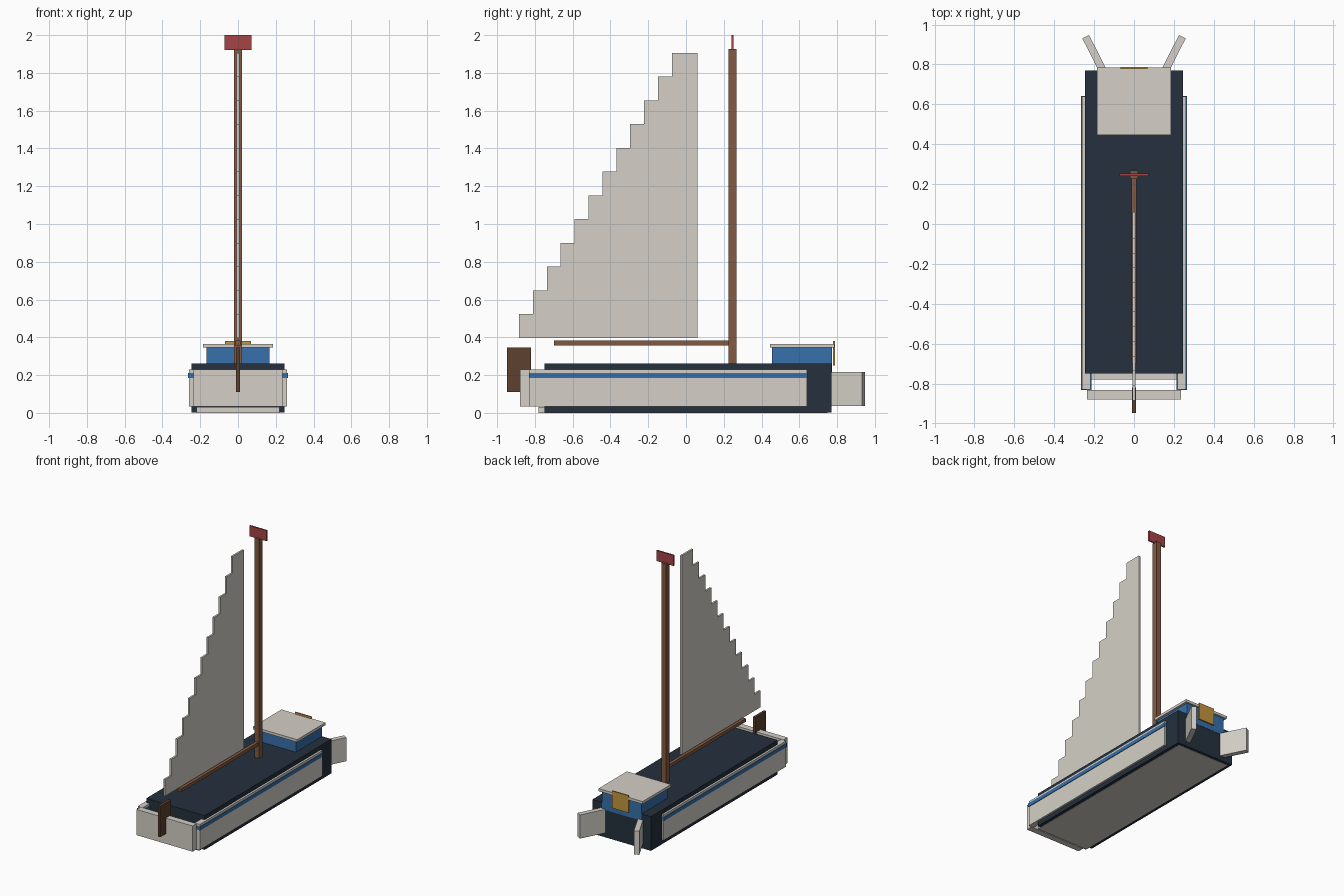
import bpy, bmesh, math
from mathutils import Matrix

if "Cube" in bpy.data.objects:
    bpy.data.objects.remove(bpy.data.objects["Cube"])


def material(name, rgb):
    m = bpy.data.materials.new(name)
    m.diffuse_color = (*rgb, 1)
    m.use_nodes = True
    m.node_tree.nodes["Principled BSDF"].inputs["Base Color"].default_value = m.diffuse_color
    return m


OFFWHITE = material("off_white", (0.66, 0.63, 0.57))
NAVY = material("navy", (0.018, 0.03, 0.047))
BLUE = material("blue", (0.038, 0.162, 0.41))
WOOD = material("wood", (0.231, 0.102, 0.053))
DARK_WOOD = material("dark_wood", (0.109, 0.053, 0.028))
RED = material("red", (0.376, 0.058, 0.058))
GOLD = material("gold", (0.56, 0.30, 0.05))


def add_object(name, bm, mat):
    bmesh.ops.recalc_face_normals(bm, faces=bm.faces)
    mesh = bpy.data.meshes.new(name)
    bm.to_mesh(mesh)
    bm.free()
    mesh.materials.append(mat)
    obj = bpy.data.objects.new(name, mesh)
    bpy.context.collection.objects.link(obj)
    return obj


def box(name, mat, x, y, z, turn=0):
    """Box from (min, max) ranges, optionally turned about its own vertical axis."""
    size = [b - a for a, b in (x, y, z)]
    centre = [(a + b) / 2 for a, b in (x, y, z)]
    bm = bmesh.new()
    bmesh.ops.create_cube(bm, size=1, matrix=Matrix.Translation(centre)
                          @ Matrix.Rotation(turn, 4, 'Z')
                          @ Matrix.Diagonal((*size, 1)))
    return add_object(name, bm, mat)


# Hull and keel plate
box("hull", NAVY, (-0.245, 0.245), (-0.75, 0.77), (0.002, 0.262))
box("keel_plate", OFFWHITE, (-0.22, 0.22), (-0.78, 0.75), (0, 0.03))

# Side walls, stripes and splayed bow boards, one per side
for side, s in (("left", -1), ("right", 1)):
    def span(a, b):
        return tuple(sorted((s * a, s * b)))
    box(side + "_wall", OFFWHITE, span(0.217, 0.26), (-0.83, 0.64), (0.035, 0.23))
    box(side + "_stripe", BLUE, span(0.212, 0.265), (-0.832, 0.642), (0.185, 0.212))
    box(side + "_bow_board", OFFWHITE, span(0.178, 0.216), (0.75, 0.95),
        (0.037, 0.217), turn=-s * math.radians(27))

# Transom and rudder
box("transom", OFFWHITE, (-0.235, 0.235), (-0.88, -0.832), (0.035, 0.23))
box("rudder", DARK_WOOD, (-0.01, 0.01), (-0.948, -0.82), (0.11, 0.345))

# Cabin, roof and brass plate
box("cabin", BLUE, (-0.167, 0.167), (0.455, 0.772), (0.21, 0.346))
box("cabin_roof", OFFWHITE, (-0.185, 0.185), (0.445, 0.785), (0.346, 0.366))
box("brass_plate", GOLD, (-0.068, 0.068), (0.778, 0.788), (0.25, 0.38))

# Mast, boom and pennant
box("mast", WOOD, (-0.02, 0.02), (0.225, 0.267), (0.25, 1.927))
box("boom", WOOD, (-0.012, 0.012), (-0.70, 0.235), (0.358, 0.383))
box("pennant", RED, (-0.072, 0.072), (0.24, 0.252), (1.92, 2.0))

# Stepped sail: stair profile extruded across x
STEPS, LOW, RISE, RUN = 12, 0.397, 0.1258, 0.0736
profile = [(0.06, LOW + STEPS * RISE), (0.06, LOW)]
for i in range(STEPS):
    y = -0.884 + i * RUN
    profile += [(y, LOW + i * RISE), (y, LOW + (i + 1) * RISE)]
bm = bmesh.new()
face = bm.faces.new([bm.verts.new((-0.007, y, z)) for y, z in profile])
extruded = bmesh.ops.extrude_face_region(bm, geom=[face])
bmesh.ops.translate(bm, vec=(0.014, 0, 0), verts=[
    v for v in extruded["geom"] if isinstance(v, bmesh.types.BMVert)])
add_object("sail", bm, OFFWHITE)
